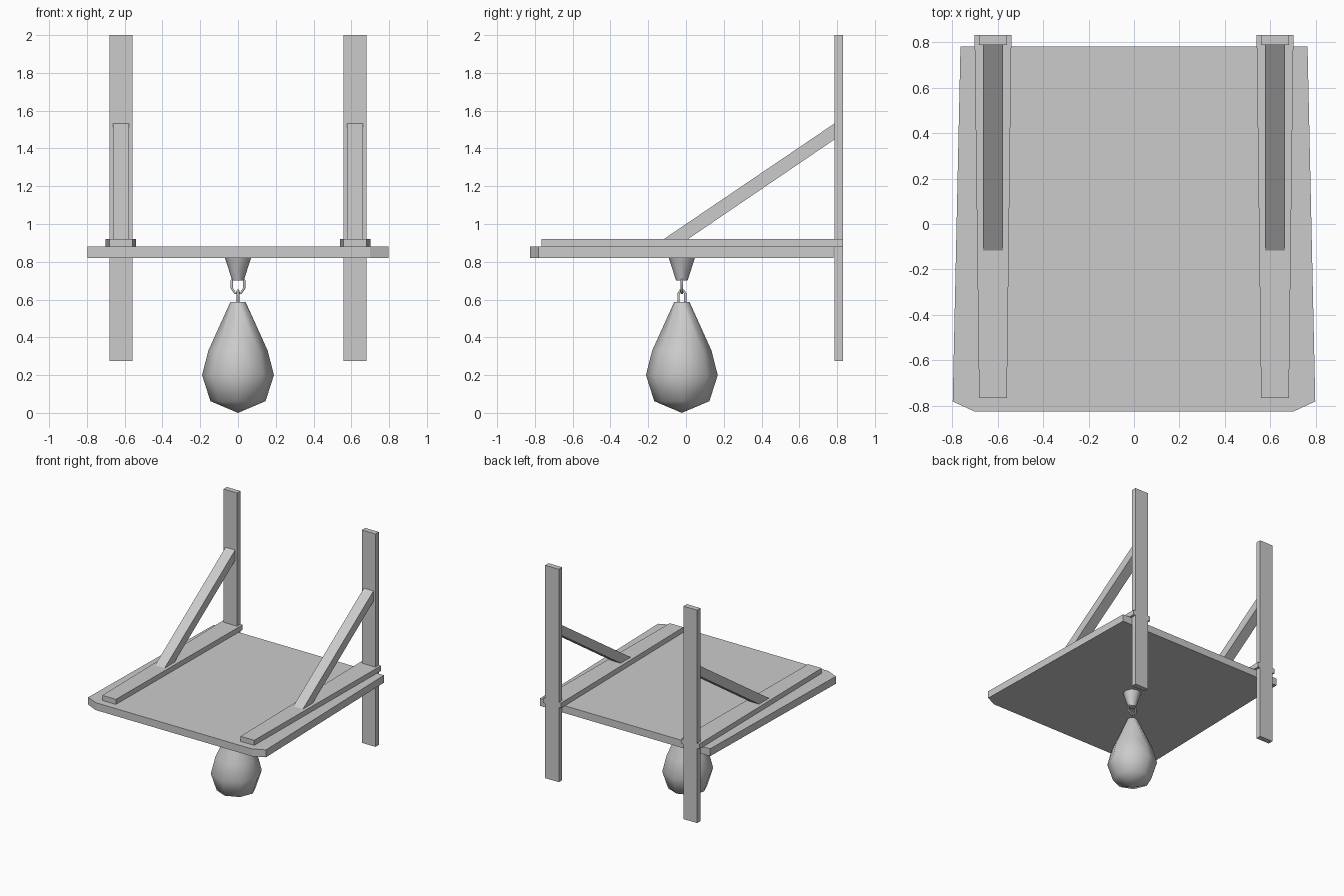
import bpy, bmesh, math
from mathutils import Vector, Matrix

if "Cube" in bpy.data.objects:
    bpy.data.objects.remove(bpy.data.objects["Cube"])

def finish(name, bm, smooth=None):
    bmesh.ops.recalc_face_normals(bm, faces=bm.faces[:])
    me = bpy.data.meshes.new(name)
    bm.to_mesh(me)
    bm.free()
    ob = bpy.data.objects.new(name, me)
    bpy.context.collection.objects.link(ob)
    if smooth:
        bpy.ops.object.select_all(action='DESELECT')
        bpy.context.view_layer.objects.active = ob
        ob.select_set(True)
        bpy.ops.object.shade_smooth_by_angle(angle=math.radians(smooth))
    return ob

def prism(name, outline, offset):
    """Extrude a flat 3D outline along an offset vector."""
    bm = bmesh.new()
    face = bm.faces.new([bm.verts.new(p) for p in outline])
    ext = bmesh.ops.extrude_face_region(bm, geom=[face])
    verts = [g for g in ext['geom'] if isinstance(g, bmesh.types.BMVert)]
    bmesh.ops.translate(bm, verts=verts, vec=Vector(offset))
    # the extruded start face is kept as the closing cap
    return finish(name, bm)

def lathe(name, profile, centre_y, sides):
    """Revolve (radius, z) points around a vertical axis."""
    bm = bmesh.new()
    rings = []
    for r, z in profile:
        n = sides if r > 0 else 1
        rings.append([bm.verts.new((r * math.cos(2 * math.pi * i / sides),
                                    centre_y + r * math.sin(2 * math.pi * i / sides), z))
                      for i in range(n)])
    for a, b in zip(rings, rings[1:]):
        for i in range(sides):
            j = (i + 1) % sides
            quad = [a[i % len(a)], a[j % len(a)], b[j % len(b)], b[i % len(b)]]
            bm.faces.new(list(dict.fromkeys(quad)))
    for ring in (rings[0], rings[-1]):
        if len(ring) > 1:
            bm.faces.new(ring)
    return finish(name, bm, 55)

def link(name, points, radius, closed):
    """Thin low-poly wire through the given points."""
    cu = bpy.data.curves.new(name, 'CURVE')
    cu.dimensions = '3D'
    cu.bevel_depth = radius
    cu.bevel_resolution = 1
    cu.use_fill_caps = True
    sp = cu.splines.new('POLY')
    sp.points.add(len(points) - 1)
    for p, co in zip(sp.points, points):
        p.co = (*co, 1)
    sp.use_cyclic_u = closed
    ob = bpy.data.objects.new(name, cu)
    bpy.context.collection.objects.link(ob)

# Platform board, tapered to the back with clipped front corners
prism('board', [(x, y, 0.82) for x, y in
      [(-0.70, -0.825), (0.70, -0.825), (0.797, -0.78), (0.763, 0.78),
       (-0.763, 0.78), (-0.797, -0.78)]], (0, 0, 0.06))

# Wall posts, rails and diagonal braces on both sides
for side, s in (('left', -1), ('right', 1)):
    c = 0.62 * s
    prism(side + '_post', [(c - 0.061, 0.787, 0.275), (c + 0.061, 0.787, 0.275),
                           (c + 0.061, 0.83, 0.275), (c - 0.061, 0.83, 0.275)], (0, 0, 1.725))
    prism(side + '_rail', [(c - 0.061, -0.765, 0.88), (c + 0.061, -0.765, 0.88),
                           (c + 0.081, 0.83, 0.88), (c - 0.081, 0.83, 0.88)], (0, 0, 0.041))
    prism(side + '_brace', [(c - 0.043, -0.125, 0.915), (c - 0.043, 0.003, 0.915),
                            (c - 0.043, 0.79, 1.45), (c - 0.043, 0.79, 1.535)], (0.086, 0, 0))

# Swivel cone under the board
Y = -0.022
lathe('swivel', [(0.07, 0.822), (0.03, 0.70)], Y, 8)

# Two interlocking chain links
link('upper_link', [(x, Y, z) for x, z in
     [(-0.02, 0.715), (-0.033, 0.70), (-0.033, 0.66), (-0.015, 0.634),
      (0.015, 0.634), (0.033, 0.66), (0.033, 0.70), (0.02, 0.715)]], 0.007, True)
link('lower_link', [(0, Y + y, z) for y, z in
     [(-0.018, 0.58), (-0.018, 0.632), (-0.008, 0.648),
      (0.008, 0.648), (0.018, 0.632), (0.018, 0.58)]], 0.007, False)

# Low-poly teardrop speed bag
lathe('speed_bag', [(0.04, 0.588), (0.157, 0.33), (0.19, 0.20),
                    (0.146, 0.062), (0, 0.0)], Y, 8)
